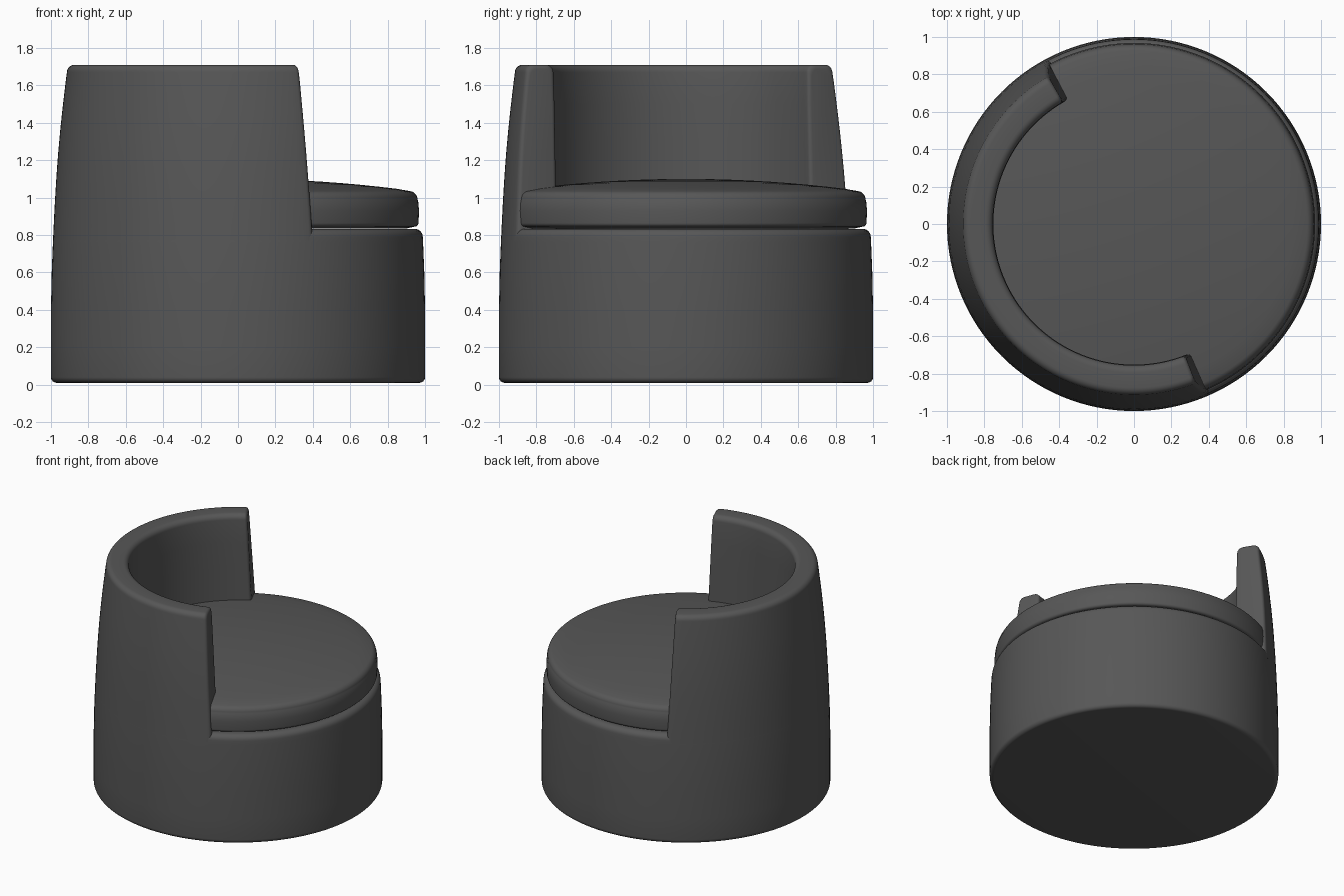
import bpy, bmesh, math

if "Cube" in bpy.data.objects:
    bpy.data.objects.remove(bpy.data.objects["Cube"])

grey = bpy.data.materials.new("charcoal fabric")
grey.diffuse_color = (0.095, 0.095, 0.095, 1)
grey.use_nodes = True
grey.node_tree.nodes["Principled BSDF"].inputs["Base Color"].default_value = grey.diffuse_color


def outer_radius(z):
    """Shell outline: nearly straight low down, leaning inwards higher up."""
    pts = [(0, 1.0), (0.4, 1.0), (0.6, 0.996), (0.8, 0.988), (1.0, 0.978),
           (1.2, 0.965), (1.4, 0.947), (1.6, 0.924), (1.8, 0.898)]
    for (z0, r0), (z1, r1) in zip(pts, pts[1:]):
        if z <= z1:
            return r0 + (r1 - r0) * (z - z0) / (z1 - z0)
    return pts[-1][1]


def arc(cr, cz, rad, a0, a1, n=6):
    """Rounded corner as (radius, height) points."""
    return [(cr + rad * math.cos(math.radians(a0 + (a1 - a0) * i / n)),
             cz + rad * math.sin(math.radians(a0 + (a1 - a0) * i / n)))
            for i in range(n + 1)]


def finish(name, bm):
    bmesh.ops.recalc_face_normals(bm, faces=bm.faces)
    me = bpy.data.meshes.new(name)
    bm.to_mesh(me)
    bm.free()
    me.materials.append(grey)
    ob = bpy.data.objects.new(name, me)
    bpy.context.collection.objects.link(ob)
    bpy.ops.object.select_all(action='DESELECT')
    ob.select_set(True)
    bpy.context.view_layer.objects.active = ob
    bpy.ops.object.shade_smooth_by_angle(angle=math.radians(35))


def lathe(name, profile, steps=128):
    """Spin a bottom-to-top profile into a closed solid."""
    bm = bmesh.new()
    rings = [[bm.verts.new((r * math.cos(2 * math.pi * i / steps),
                            r * math.sin(2 * math.pi * i / steps), z))
              for i in range(steps)] for r, z in profile]
    for a, b in zip(rings, rings[1:]):
        for i in range(steps):
            j = (i + 1) % steps
            bm.faces.new((a[i], a[j], b[j], b[i]))
    bm.faces.new(rings[0])
    bm.faces.new(rings[-1])
    finish(name, bm)


# Round base drum with softened edges
base = arc(0.97, 0.04, 0.03, -90, 0)
base += [(outer_radius(z), z) for z in (0.2, 0.4, 0.5, 0.6, 0.7, 0.76)]
base += arc(0.945, 0.79, 0.043, 0, 90)
lathe("base", base)

# Domed seat cushion, set just above the base
cushion = [(0.90, 0.835)] + arc(0.945, 0.865, 0.02, -90, 0)
cushion += [(0.968, 0.93), (0.963, 0.985)] + arc(0.915, 0.99, 0.045, 0, 75)
cushion += [(r, 1.10 - 0.062 * (r / 0.92) ** 2) for r in
            (0.85, 0.75, 0.65, 0.55, 0.45, 0.35, 0.25, 0.15, 0.05)]
lathe("seat_cushion", cushion)


# Curved backrest wall, swept about half way round, with softened ends
def wall_section(d):
    top, rad = 1.71 - d, 0.04
    pts = [(outer_radius(z) - d, z) for z in
           (0.77, 0.85, 0.95, 1.05, 1.15, 1.25, 1.35, 1.45, 1.55, 1.62)]
    pts += arc(outer_radius(1.67) - d - rad, top - rad, rad, 0, 90)
    pts += arc(0.755 + d + rad, top - rad, rad, 90, 180)
    pts += [(0.752 + d, z) for z in (1.5, 1.3, 1.1, 0.95, 0.77)]
    return pts


def wall_angle(t, z, inset):
    """Angle in degrees; both ends lean back slightly with height."""
    lean = 3.0 * max(0.0, z - 0.8) / 0.9
    a0, a1 = 117.2 + lean + inset, 294.2 - lean - inset
    return math.radians(a0 + (a1 - a0) * t)


ROUND = 0.022
corner = [(ROUND * (1 - math.sin(q)), math.degrees(ROUND * (1 - math.cos(q)) / 0.85))
          for q in (math.pi / 2 * i / 5 for i in range(6))]
stations = [(0, d, a) for d, a in corner]
stations += [(i / 80, 0, corner[-1][1]) for i in range(1, 80)]
stations += [(1, d, a) for d, a in reversed(corner)]

bm = bmesh.new()
rings = []
for t, d, inset in stations:
    ring = []
    for r, z in wall_section(d):
        a = wall_angle(t, z, inset)
        ring.append(bm.verts.new((r * math.cos(a), r * math.sin(a), z)))
    rings.append(ring)
for a, b in zip(rings, rings[1:]):
    for i in range(len(a)):
        j = (i + 1) % len(a)
        bm.faces.new((a[i], a[j], b[j], b[i]))
bm.faces.new(rings[0])
bm.faces.new(rings[-1])
finish("backrest", bm)
